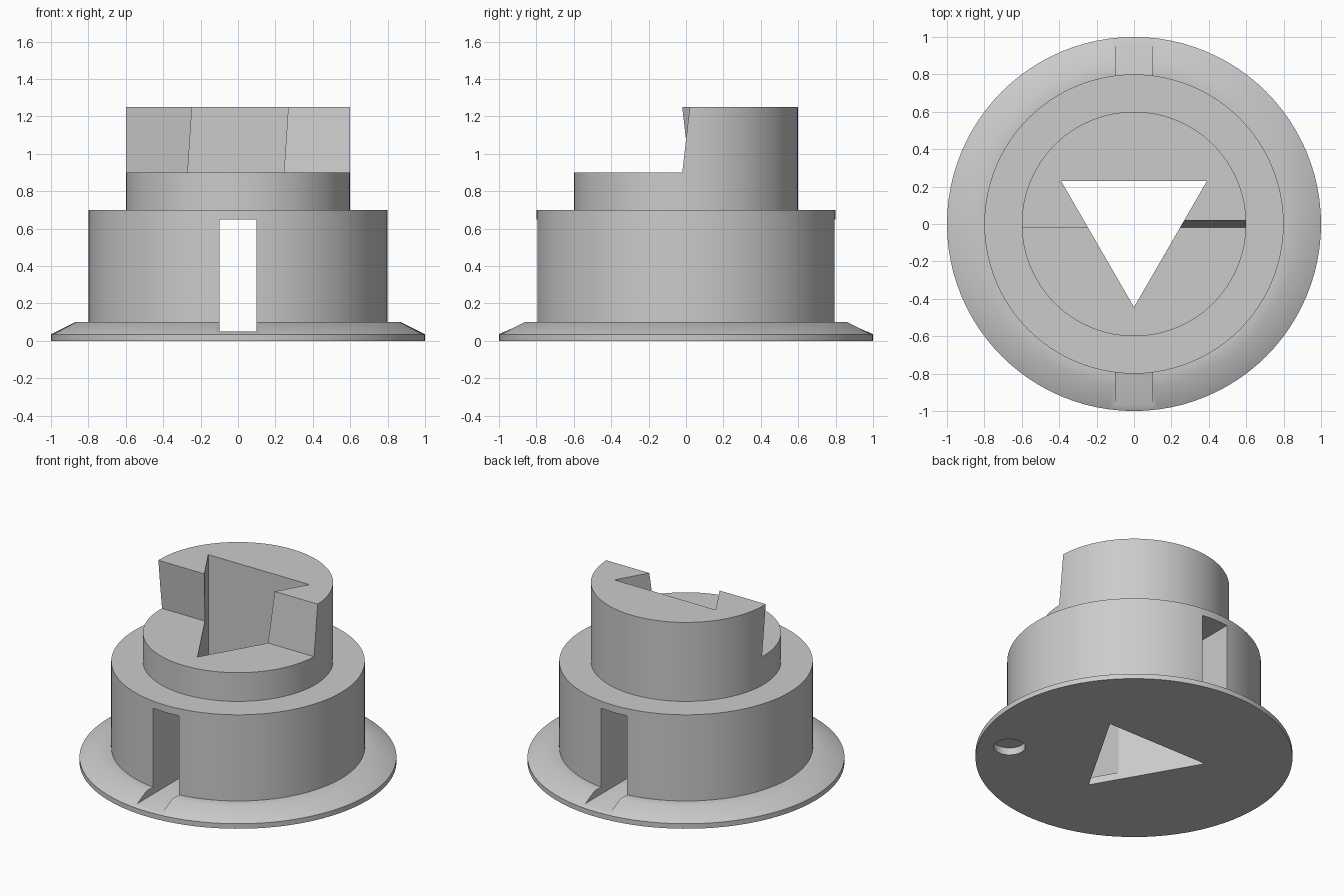
import bpy, bmesh, math
from mathutils import Vector

old = bpy.data.objects.get("Cube")
if old:
    bpy.data.objects.remove(old, do_unlink=True)

grey = bpy.data.materials.new("light grey")
grey.use_nodes = True
COLOUR = (0.6, 0.6, 0.6, 1)
grey.diffuse_color = COLOUR
grey.node_tree.nodes["Principled BSDF"].inputs["Base Color"].default_value = COLOUR


def make_object(name, bm):
    bmesh.ops.recalc_face_normals(bm, faces=bm.faces[:])
    mesh = bpy.data.meshes.new(name)
    bm.to_mesh(mesh)
    bm.free()
    mesh.materials.append(grey)
    obj = bpy.data.objects.new(name, mesh)
    bpy.context.collection.objects.link(obj)
    return obj


def lathe(name, profile, steps=96):
    """Revolve an (r, z) profile that starts and ends on the axis."""
    bm = bmesh.new()
    verts = [bm.verts.new((r, 0, z)) for r, z in profile]
    edges = [bm.edges.new(pair) for pair in zip(verts, verts[1:])]
    bmesh.ops.spin(bm, geom=verts + edges, cent=(0, 0, 0), axis=(0, 0, 1),
                   angle=math.tau, steps=steps, use_duplicate=False)
    bmesh.ops.remove_doubles(bm, verts=bm.verts[:], dist=0.0005)
    return make_object(name, bm)


def prism(name, points, travel):
    """Extrude a flat outline of 3D points along a vector."""
    bm = bmesh.new()
    face = bm.faces.new([bm.verts.new(p) for p in points])
    extruded = bmesh.ops.extrude_face_region(bm, geom=[face], use_keep_orig=True)
    moved = [g for g in extruded["geom"] if isinstance(g, bmesh.types.BMVert)]
    bmesh.ops.translate(bm, verts=moved, vec=Vector(travel))
    return make_object(name, bm)


def cut(body, cutter):
    mod = body.modifiers.new("cut", "BOOLEAN")
    mod.operation = "DIFFERENCE"
    mod.solver = "EXACT"
    mod.object = cutter
    bpy.context.view_layer.objects.active = body
    bpy.ops.object.modifier_apply(modifier=mod.name)
    bpy.data.objects.remove(cutter, do_unlink=True)


# Stepped round body with a bevelled flange
body = lathe("stepped_body", [(0, 0), (1, 0), (1, 0.035), (0.87, 0.1), (0.8, 0.1),
                              (0.8, 0.7), (0.6, 0.7), (0.6, 1.25), (0, 1.25)])

# Front half of the top removed, with oppositely tilted step faces
for side in (-1, 1):
    low, high = -0.02 * side, 0.02 * side
    outline = [(-1, 0.9), (low, 0.9), (high, 1.25), (high, 1.4), (-1, 1.4)]
    cut(body, prism("step_cutter", [(-0.1 * side, y, z) for y, z in outline],
                    (0.9 * side, 0, 0)))

# Triangular socket straight through
cut(body, prism("socket_cutter", [(-0.39, 0.23, -0.2), (0.39, 0.23, -0.2), (0, -0.445, -0.2)],
                (0, 0, 1.8)))

# Slot from front to back
cut(body, prism("slot_cutter", [(-0.1, -1.2, 0.05), (0.1, -1.2, 0.05),
                                (0.1, -1.2, 0.65), (-0.1, -1.2, 0.65)], (0, 2.4, 0)))

# Shallow round pocket under the flange
pocket = [(0.69 + 0.1 * math.cos(a), -0.4 + 0.1 * math.sin(a), -0.1)
          for a in (math.tau * i / 32 for i in range(32))]
cut(body, prism("pocket_cutter", pocket, (0, 0, 0.15)))

# Smooth the round walls, keep corners crisp
bpy.ops.object.select_all(action="DESELECT")
body.select_set(True)
bpy.context.view_layer.objects.active = body
bpy.ops.object.shade_smooth_by_angle(angle=math.radians(30))
